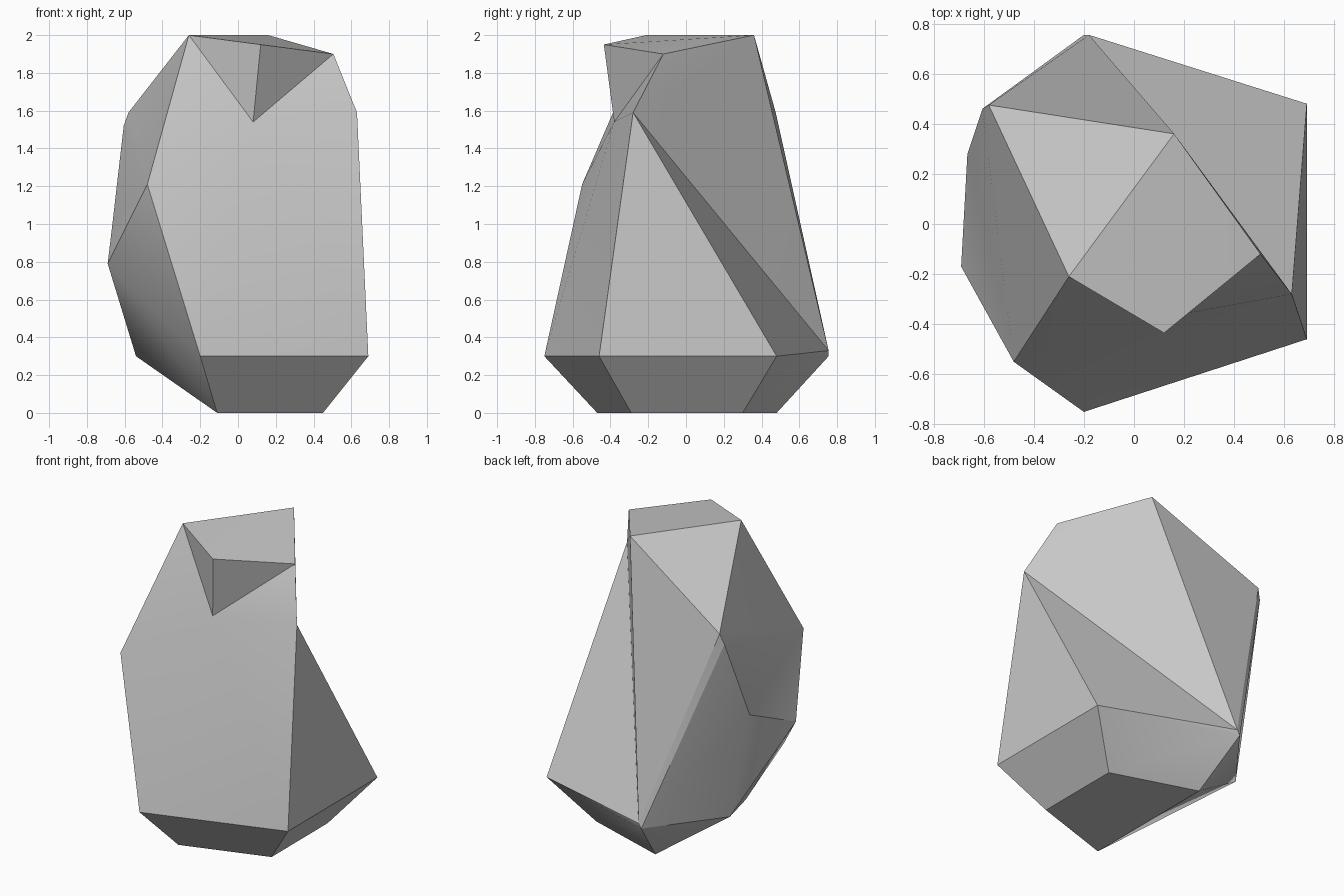
import bpy, bmesh, math

cube = bpy.data.objects.get("Cube")
if cube:
    bpy.data.objects.remove(cube, do_unlink=True)

# Stone colour
stone = bpy.data.materials.new("grey stone")
stone.use_nodes = True
colour = (0.57, 0.57, 0.57, 1)
stone.diffuse_color = colour
stone.node_tree.nodes["Principled BSDF"].inputs["Base Color"].default_value = colour

# Named corners of the faceted boulder, from the base upwards
corners = {
    "foot_a": (-.11, -.47, 0), "foot_b": (.45, -.29, 0),
    "foot_c": (.45, .30, 0), "foot_d": (-.11, .48, 0),
    "belt_a": (-.20, -.75, .30), "belt_b": (.69, -.46, .30),
    "belt_c": (.69, .48, .30), "belt_d": (-.20, .755, .30),
    "heel": (-.18, .755, .33), "belt_e": (-.54, .31, .30),
    "hip": (-.69, -.17, .79), "waist": (-.665, .28, 1.0),
    "chest": (-.48, -.55, 1.21), "back_low": (-.605, .46, 1.52),
    "back_high": (-.58, .475, 1.59), "shoulder": (.63, -.28, 1.59),
    "notch": (.08, -.38, 1.54), "brow": (.12, -.435, 1.95),
    "peak": (-.26, -.21, 2), "rear_peak": (.16, .36, 2),
    "side_peak": (.505, -.12, 1.9),
}

facets = [
    # Base and undercut
    "foot_a foot_b foot_c foot_d",
    "foot_a foot_b belt_b belt_a", "foot_b foot_c belt_c belt_b",
    "foot_c foot_d belt_d belt_c", "foot_d belt_d belt_e",
    "foot_d belt_e foot_a",
    # Left flank
    "foot_a belt_a hip", "foot_a hip belt_e", "belt_a chest hip",
    "hip chest waist", "waist chest back_low", "hip waist belt_e",
    "belt_e waist belt_d", "waist back_low belt_d",
    "chest back_high back_low", "chest peak back_high",
    # Rear
    "peak rear_peak back_high", "rear_peak heel back_high",
    "back_high heel back_low", "heel belt_d back_low", "belt_c heel belt_d",
    # Right side with its undercut fold
    "belt_b belt_c shoulder", "belt_c heel shoulder",
    "shoulder heel rear_peak", "shoulder rear_peak side_peak",
    # Broad front, fanned out from the notch
    "notch peak chest", "notch chest belt_a", "notch belt_a belt_b",
    "notch belt_b shoulder", "notch shoulder side_peak",
    # Overhanging brow and top
    "notch brow peak", "notch side_peak brow",
    "peak brow rear_peak", "brow side_peak rear_peak",
]

bm = bmesh.new()
verts = {name: bm.verts.new(co) for name, co in corners.items()}
for facet in facets:
    bm.faces.new([verts[name] for name in facet.split()])
bmesh.ops.recalc_face_normals(bm, faces=list(bm.faces))

mesh = bpy.data.meshes.new("boulder")
bm.to_mesh(mesh)
bm.free()
mesh.materials.append(stone)
boulder = bpy.data.objects.new("boulder", mesh)
bpy.context.collection.objects.link(boulder)

# Soft shading inside broad facets, crisp between them
bpy.ops.object.select_all(action="DESELECT")
boulder.select_set(True)
bpy.context.view_layer.objects.active = boulder
bpy.ops.object.shade_smooth_by_angle(angle=math.radians(30))
